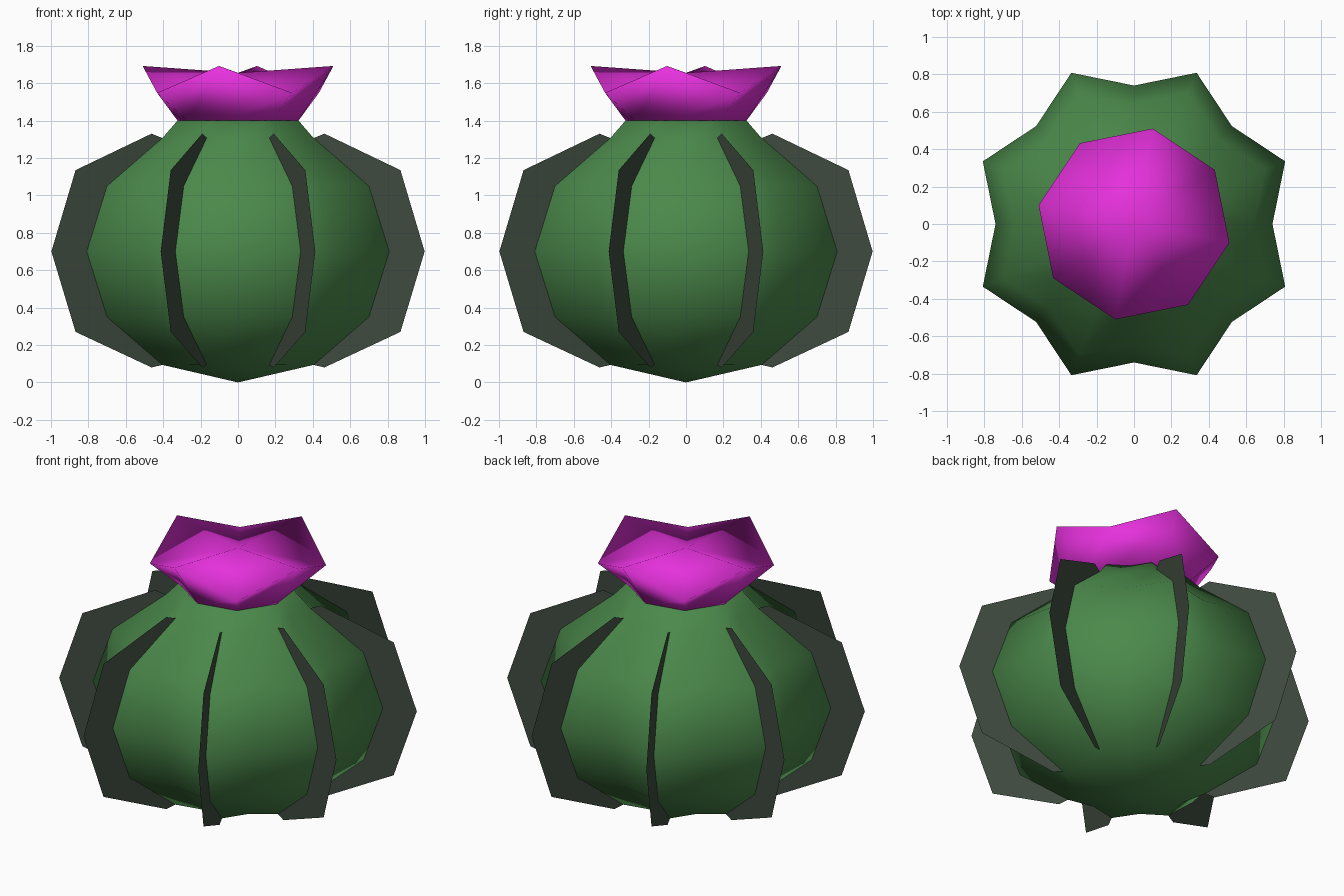
import bpy
from math import cos, sin, pi, radians

cube = bpy.data.objects.get("Cube")
if cube:
    bpy.data.objects.remove(cube, do_unlink=True)


def material(name, rgb):
    m = bpy.data.materials.new(name)
    m.use_nodes = True
    m.diffuse_color = (*rgb, 1)
    m.node_tree.nodes["Principled BSDF"].inputs["Base Color"].default_value = (*rgb, 1)
    return m


def build(name, verts, faces, mat, smooth):
    mesh = bpy.data.meshes.new(name)
    mesh.from_pydata(verts, [], faces)
    mesh.materials.append(mat)
    for p in mesh.polygons:
        p.use_smooth = smooth
    mesh.update()
    obj = bpy.data.objects.new(name, mesh)
    bpy.context.collection.objects.link(obj)
    return obj


def polar(r, angle, z):
    return (r * cos(angle), r * sin(angle), z)


def bands(rings, n):
    """Quads joining consecutive rings of n points."""
    return [(k * n + i, k * n + (i + 1) % n, (k + 1) * n + (i + 1) % n, (k + 1) * n + i)
            for k in range(rings - 1) for i in range(n)]


def fan(start, n, pole, up):
    tris = [(start + i, start + (i + 1) % n, pole) for i in range(n)]
    return tris if up else [t[::-1] for t in tris]


green = material("cactus green", (0.07, 0.25, 0.07))
dark = material("dark grey green", (0.05, 0.07, 0.05))
pink = material("magenta", (0.78, 0.03, 0.71))

RIBS = 8
HALF = 0.7      # half the body height
RIDGE = 0.875   # body radius along the ribs
VALLEY = 0.846  # valley radius relative to the ridge

# Ribbed body: squashed sphere rings, open neck at the top
profile = [(RIDGE * cos(radians(a)), HALF + HALF * sin(radians(a)))
           for a in range(-60, 61, 30)]
rings = profile + [(0.35, 2 * HALF)]
n = RIBS * 2
verts = [polar(r * (1 if i % 2 else VALLEY), i * pi / RIBS, z)
         for r, z in rings for i in range(n)]
faces = bands(len(rings), n) + fan(0, n, len(verts), False)
verts.append((0, 0, 0))
faces.append(tuple(range((len(rings) - 1) * n, len(rings) * n)))
build("body", verts, faces, green, True)

# Thin upright fins along each ridge
outer = [(0.5, 0.08), (0.94, 0.27), (1.08, 0.7), (0.94, 1.135), (0.5, 1.33)]
for k in range(RIBS):
    angle = (k + 0.5) * 2 * pi / RIBS
    verts = [polar(r, angle, z) for r, z in profile + outer]
    m = len(profile)
    faces = [(i, i + m, i + m + 1, i + 1) for i in range(m - 1)]
    build(f"fin_{k + 1}", verts, faces, dark, False)

# Flower: flared cup with alternating tall and low petal tips, closed by a shallow cap
PETALS = 8
turn = radians(-11.25)
verts = [polar(0.33, turn + i * 2 * pi / PETALS, 2 * HALF) for i in range(PETALS)]
verts += [polar(0.52, turn + i * 2 * pi / PETALS, 1.548 if i % 2 else 1.692)
          for i in range(PETALS)]
verts.append((0, 0, 1.655))
faces = bands(2, PETALS) + fan(PETALS, PETALS, 2 * PETALS, True)
faces.append(tuple(reversed(range(PETALS))))
build("flower", verts, faces, pink, True)
